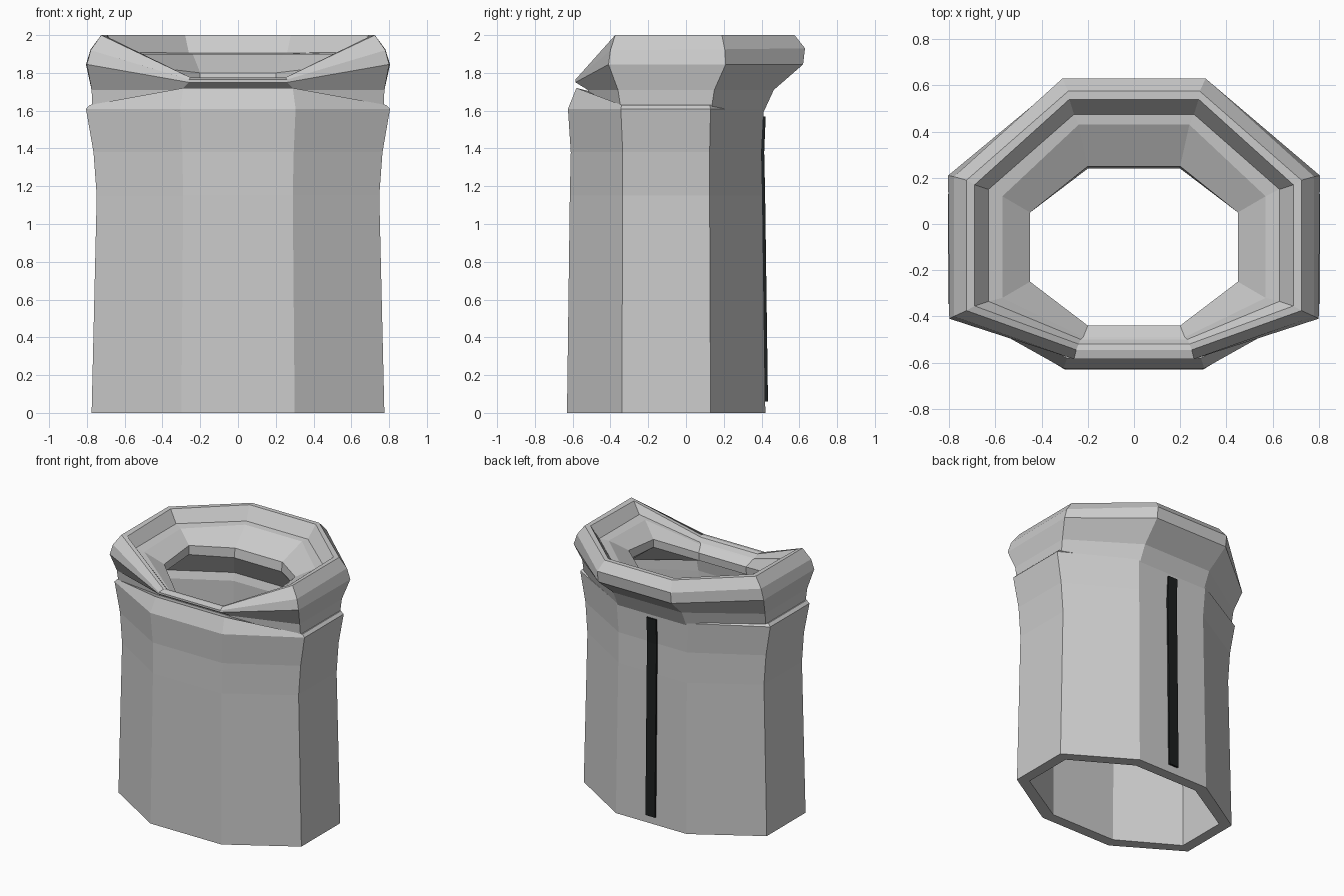
import bpy, bmesh


def finish(name, bm):
    bmesh.ops.recalc_face_normals(bm, faces=bm.faces)
    mesh = bpy.data.meshes.new(name)
    bm.to_mesh(mesh)
    bm.free()
    obj = bpy.data.objects.new(name, mesh)
    bpy.context.collection.objects.link(obj)
    return obj


def loft(name, rings, closed=True):
    """Each ring is its right half, front to back; it is mirrored, then bridged."""
    bm = bmesh.new()
    loops = []
    for half in rings:
        full = list(half) + [(-x, y, z) for x, y, z in reversed(half)]
        loops.append([bm.verts.new(p) for p in full])
    pairs = list(zip(loops, loops[1:]))
    if closed:
        pairs.append((loops[-1], loops[0]))
    for a, b in pairs:
        n = len(a)
        for i in range(n):
            j = (i + 1) % n
            bm.faces.new((a[i], a[j], b[j], b[i]))
    if not closed:
        bm.faces.new(loops[0])
        bm.faces.new(loops[-1])
    return finish(name, bm)


def octagon(fx, fy, sx, s0, s1, bx, by, z):
    """Level half ring: front corner, two side corners, back corner."""
    return [(fx, fy, z), (sx, s0, z), (sx, s1, z), (bx, by, z)]


# Hollow octagonal body with a raised front lip
loft("body_shell", [
    octagon(.30, -.63, .775, -.34, .13, .30, .42, 0),
    octagon(.29, -.615, .748, -.335, .125, .29, .405, 1.15),
    octagon(.295, -.61, .765, -.335, .125, .29, .40, 1.38),
    octagon(.305, -.625, .805, -.345, .13, .30, .412, 1.61),
    [(.29, -.58, 1.72), (.785, -.34, 1.63), (.785, .125, 1.63), (.29, .40, 1.61)],
    [(.28, -.50, 1.70), (.72, -.32, 1.61), (.72, .11, 1.61), (.28, .36, 1.60)],
    octagon(.27, -.535, .69, -.30, .09, .27, .33, 1.50),
    octagon(.27, -.55, .695, -.30, .09, .27, .34, 0),
])

# Thick standing collar, dipping at the front, with a stepped funnel inside
loft("collar", [
    [(.30, -.52, 1.64), (.77, -.34, 1.58), (.77, .13, 1.58), (.29, .405, 1.58)],
    [(.30, -.52, 1.71), (.775, -.36, 1.71), (.775, .15, 1.71), (.29, .465, 1.71)],
    [(.26, -.585, 1.75), (.80, -.41, 1.845), (.805, .21, 1.845), (.31, .62, 1.845)],
    [(.26, -.585, 1.765), (.78, -.40, 1.92), (.78, .205, 1.925), (.31, .63, 1.93)],
    [(.25, -.545, 1.775), (.725, -.375, 2), (.725, .19, 2), (.285, .575, 2)],
    [(.24, -.52, 1.77), (.69, -.355, 1.99), (.69, .17, 2), (.28, .54, 2)],
    [(.23, -.50, 1.74), (.63, -.335, 1.91), (.63, .15, 1.91), (.26, .475, 1.905)],
    [(.22, -.49, 1.73), (.57, -.32, 1.89), (.57, .12, 1.90), (.24, .43, 1.90)],
    [(.20, -.44, 1.69), (.45, -.25, 1.80), (.45, .05, 1.83), (.20, .25, 1.80)],
    [(.20, -.445, 1.63), (.45, -.25, 1.74), (.45, .05, 1.76), (.20, .24, 1.73)],
    [(.27, -.50, 1.60), (.69, -.31, 1.56), (.69, .10, 1.56), (.27, .34, 1.56)],
])

# Black fastening strip down the back
strip = loft("back_strip", [
    [(.04, y - .035, z), (.04, y, z)]
    for y, z in [(.434, .06), (.419, 1.15), (.414, 1.38), (.422, 1.57)]
], closed=False)
black = bpy.data.materials.new("black")
black.diffuse_color = (.012, .014, .014, 1)
strip.data.materials.append(black)
